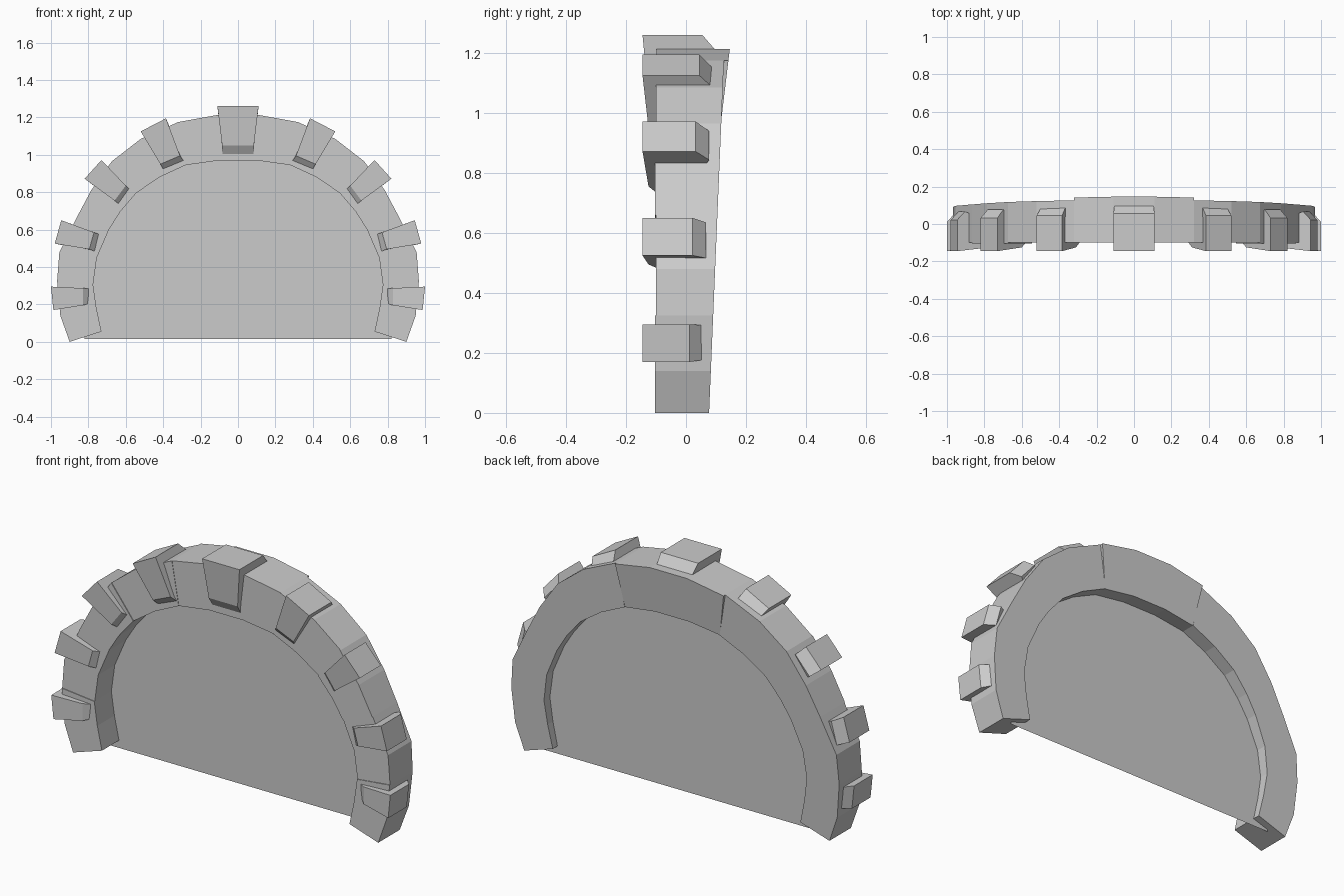
import bpy, bmesh

if "Cube" in bpy.data.objects:
    bpy.data.objects.remove(bpy.data.objects["Cube"])

# Arch stations on one half, foot to crown: outer x, z, inner x, z
ST = [
    (0.90, 0.00, 0.73, 0.055), (0.95, 0.14, 0.757, 0.18),
    (0.967, 0.325, 0.775, 0.305), (0.955, 0.48, 0.755, 0.45),
    (0.865, 0.66, 0.69, 0.60), (0.785, 0.81, 0.63, 0.695),
    (0.675, 0.965, 0.545, 0.795), (0.52, 1.085, 0.42, 0.88),
    (0.32, 1.175, 0.28, 0.945), (0.11, 1.213, 0.10, 0.97),
]


def flip(s):
    return (-s[0], s[1], -s[2], s[3])


def loft(name, rings):
    """Join closed rings of equal size with quads and cap both ends."""
    bm = bmesh.new()
    vs = [[bm.verts.new(p) for p in r] for r in rings]
    n = len(vs[0])
    for a, b in zip(vs, vs[1:]):
        for i in range(n):
            j = (i + 1) % n
            bm.faces.new((a[i], a[j], b[j], b[i]))
    bm.faces.new(vs[0])
    bm.faces.new(vs[-1])
    bmesh.ops.recalc_face_normals(bm, faces=bm.faces)
    me = bpy.data.meshes.new(name)
    bm.to_mesh(me)
    bm.free()
    ob = bpy.data.objects.new(name, me)
    bpy.context.collection.objects.link(ob)
    return ob


def arch_segment(name, stations, front, back):
    loft(name, [[(ox, front, oz), (ox, back(oz), oz),
                 (ix, back(iz), iz), (ix, front, iz)]
                for ox, oz, ix, iz in stations])


def side_back(z):
    return 0.077 + 0.042 * z


def crown_back(z):
    return 0.146 - 0.12 * (1.213 - z)


# Arch stones, two strips each, slightly stepped in front
for i, front in enumerate((-0.104, -0.1, -0.104, -0.1)):
    part = ST[2 * i:2 * i + 3]
    arch_segment(f"arch_stone_right_{i + 1}", part, front, side_back)
    arch_segment(f"arch_stone_left_{i + 1}", [flip(s) for s in part], front, side_back)
arch_segment("arch_crown", [ST[8], ST[9], flip(ST[9]), flip(ST[8])], -0.098, crown_back)


def block(name, upper, lower, back, sign=1):
    """Raised stone; each side gives outer, front-inner and innermost (x, z)."""
    rings = []
    for a, b, c in (upper, lower):
        t = 0.2
        d = (a[0] + (c[0] - a[0]) * t, a[1] + (c[1] - a[1]) * t)
        prof = [(a, -0.145), (a, back), (d, back + 0.045), (c, 0.0),
                (c, -0.095), (b, -0.125)]
        rings.append([(sign * p[0], y, p[1]) for p, y in prof])
    loft(name, rings)


# Raised blocks: upper side, lower side, depth of the flat top
BLOCKS = [
    (((1.0, 0.295), (0.83, 0.287), (0.785, 0.285)),
     ((0.987, 0.17), (0.83, 0.195), (0.795, 0.205)), 0.012),
    (((0.945, 0.65), (0.77, 0.585), (0.74, 0.575)),
     ((0.98, 0.525), (0.795, 0.495), (0.762, 0.482)), 0.022),
    (((0.73, 0.972), (0.60, 0.835), (0.575, 0.812)),
     ((0.82, 0.872), (0.66, 0.755), (0.632, 0.732)), 0.032),
    (((0.385, 1.195), (0.31, 0.995), (0.288, 0.965)),
     ((0.52, 1.125), (0.415, 0.95), (0.398, 0.92)), 0.045),
]
for i, (up, low, back) in enumerate(BLOCKS):
    block(f"raised_block_right_{i + 1}", up, low, back)
    block(f"raised_block_left_{i + 1}", up, low, back, -1)
key = ((0.11, 1.26), (0.085, 1.05), (0.083, 1.0))
block("keystone", key, [(-x, z) for x, z in key], 0.055)

# Flat panel filling the arch
half = [(0.82, 0.015)] + [(ix + 0.3 * (ox - ix), iz + 0.3 * (oz - iz))
                          for ox, oz, ix, iz in ST[1:]]
outline = half + [(-x, z) for x, z in reversed(half)]
me = bpy.data.meshes.new("panel")
me.from_pydata([(x, 0.04, z) for x, z in outline], [], [list(range(len(outline)))])
bpy.context.collection.objects.link(bpy.data.objects.new("panel", me))
